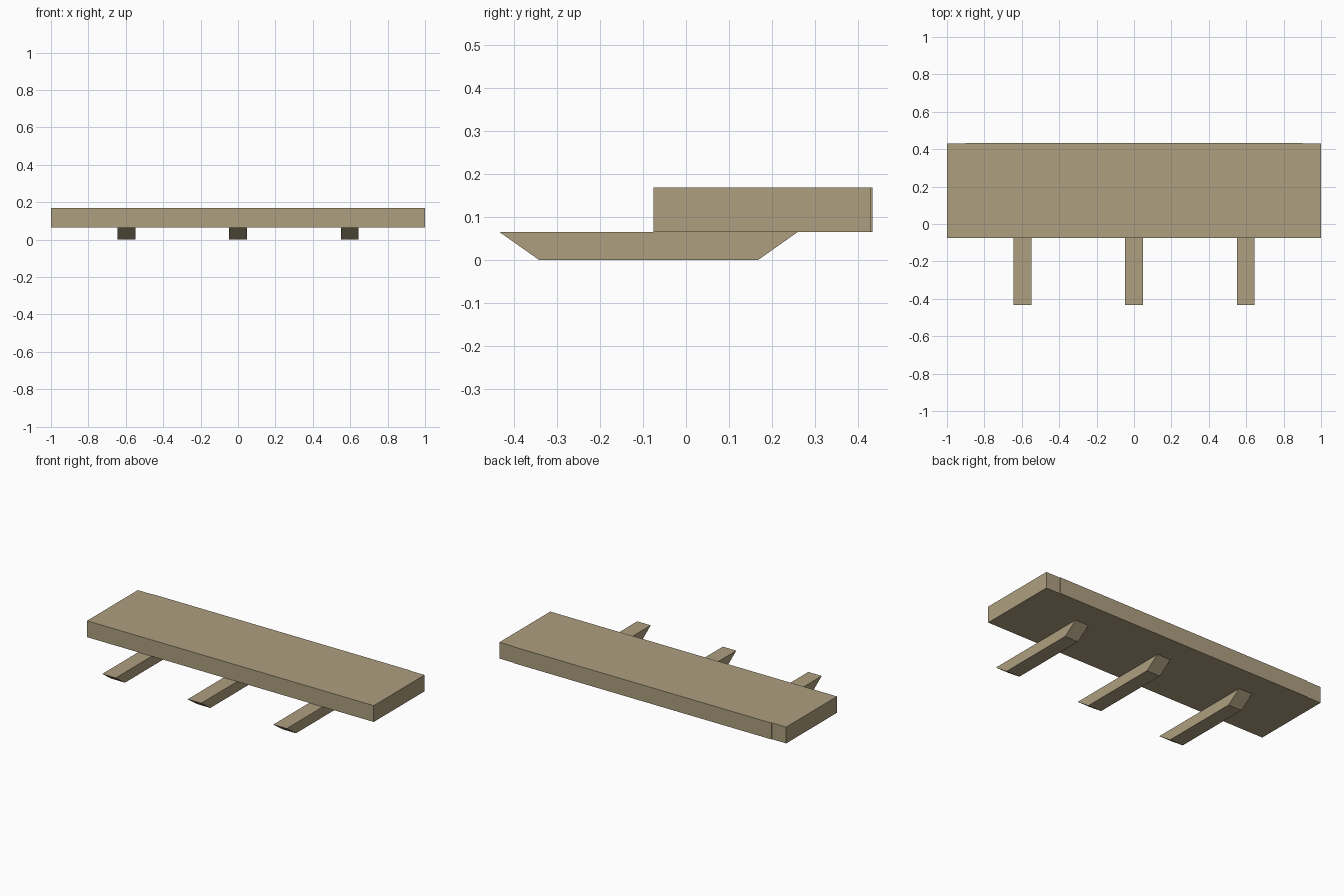
import bpy

if "Cube" in bpy.data.objects:
    bpy.data.objects.remove(bpy.data.objects["Cube"])

wood = bpy.data.materials.new("tan wood")
wood.diffuse_color = (0.42, 0.345, 0.215, 1)
wood.use_nodes = True
wood.node_tree.nodes["Principled BSDF"].inputs["Base Color"].default_value = wood.diffuse_color


def extrude(name, profile, axis, start, end):
    """Prism from a 2D profile: axis 'x' uses (y, z) points, axis 'z' uses (x, y)."""
    def place(p, d):
        return (d, p[0], p[1]) if axis == 'x' else (p[0], p[1], d)
    n = len(profile)
    verts = [place(p, start) for p in profile] + [place(p, end) for p in profile]
    faces = [tuple(reversed(range(n))), tuple(range(n, 2 * n))]
    faces += [(i, (i + 1) % n, n + (i + 1) % n, n + i) for i in range(n)]
    mesh = bpy.data.meshes.new(name)
    mesh.from_pydata(verts, [], faces)
    mesh.materials.append(wood)
    obj = bpy.data.objects.new(name, mesh)
    bpy.context.collection.objects.link(obj)
    return obj


# Long slab, its back face very slightly recessed at both ends
front, back, recess = -0.076, 0.434, 0.430
extrude("slab", [(-1, front), (1, front), (1, recess), (0.9, recess),
                 (0.9, back), (-0.9, back), (-0.9, recess), (-1, recess)],
        'z', 0.065, 0.168)

# Three runners with sloped ends
runner = [(-0.434, 0.065), (-0.342, 0), (0.168, 0), (0.26, 0.065)]
for side, x in (("left", -0.596), ("middle", 0), ("right", 0.597)):
    extrude(side + "_runner", runner, 'x', x - 0.047, x + 0.047)
